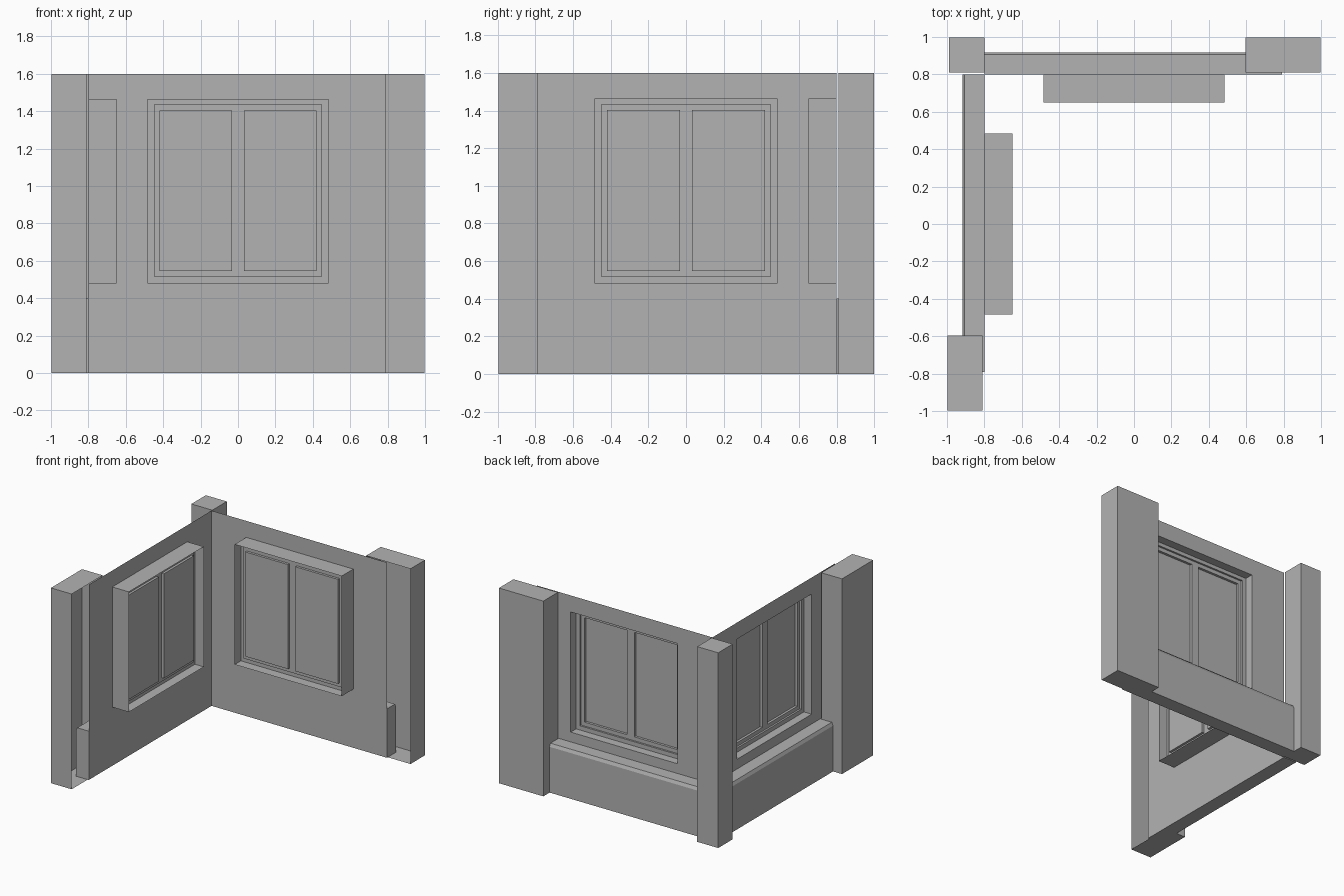
import bpy
import bmesh

cube = bpy.data.objects.get("Cube")
if cube:
    bpy.data.objects.remove(cube, do_unlink=True)

GREY = (0.45, 0.45, 0.45, 1.0)
mat = bpy.data.materials.new("plain grey")
mat.use_nodes = True
mat.diffuse_color = GREY
mat.node_tree.nodes["Principled BSDF"].inputs["Base Color"].default_value = GREY


def finish(name, bm, side):
    """Store the mesh; the side wall is the back wall reflected across the corner."""
    bmesh.ops.remove_doubles(bm, verts=bm.verts, dist=0.0005)
    if side:
        for v in bm.verts:
            v.co.x, v.co.y = -v.co.y, -v.co.x
        bmesh.ops.reverse_faces(bm, faces=bm.faces)
    mesh = bpy.data.meshes.new(name)
    bm.to_mesh(mesh)
    bm.free()
    mesh.materials.append(mat)
    bpy.context.collection.objects.link(bpy.data.objects.new(name, mesh))


def rect(x0, x1, z0, z1, y):
    return [(x0, y, z0), (x0, y, z1), (x1, y, z1), (x1, y, z0)]


def shell(bm, rects, cap=False):
    """Join successive rectangles with quads, optionally closing the last."""
    loops = [[bm.verts.new(p) for p in rect(*r)] for r in rects]
    for a, b in zip(loops, loops[1:]):
        for i in range(4):
            j = (i + 1) % 4
            bm.faces.new((a[i], a[j], b[j], b[i]))
    if cap:
        bm.faces.new(loops[-1])


def box(name, x, y, z, side=False, open_front=False):
    bm = bmesh.new()
    shell(bm, [(*x, *z, y[0]), (*x, *z, y[1])], cap=True)
    if not open_front:
        bm.faces.new([bm.verts.new(p) for p in reversed(rect(*x, *z, y[0]))])
    finish(name, bm, side)


WALL, FRAME, PANE, TRIM = 0.80, 0.73, 0.695, 0.65
opening = (-0.485, 0.485, 0.48, 1.465)
inner = (-0.45, 0.45, 0.515, 1.435)

for side, label in ((False, "back"), (True, "side")):
    # Thin wall with a stepped window reveal
    bm = bmesh.new()
    shell(bm, [(-0.8, 0.79, 0, 1.6, WALL), (*opening, WALL), (*opening, FRAME),
               (*inner, FRAME), (*inner, FRAME - 0.015)])
    finish(label + "_wall", bm, side)

    # Sash with two sunken panes and a central mullion
    bm = bmesh.new()
    for x0, x1, p0, p1 in ((-0.45, 0, -0.42, -0.033), (0, 0.45, 0.033, 0.42)):
        pane = (p0, p1, 0.547, 1.403)
        shell(bm, [(x0, x1, *inner[2:], FRAME - 0.015), (*pane, FRAME - 0.015),
                   (*pane, PANE)], cap=True)
    finish(label + "_window_sash", bm, side)

    # Open casing standing out on the inner side
    bm = bmesh.new()
    shell(bm, [(*opening, FRAME), (*opening, TRIM)])
    finish(label + "_window_casing", bm, side)

    # Thick plinth with a bevelled ledge
    bm = bmesh.new()
    profile = [(WALL, 0), (0.917, 0), (0.917, 0.375), (0.905, 0.40), (WALL, 0.40)]
    ends = [[bm.verts.new((x, y, z)) for y, z in profile] for x in (-0.8, 0.79)]
    for i in range(1, 5):
        j = (i + 1) % 5
        if j:
            bm.faces.new((ends[0][i], ends[0][j], ends[1][j], ends[1][i]))
    bm.faces.new((ends[0][0], ends[0][1], ends[1][1], ends[1][0]))
    for end in ends:
        bm.faces.new(end)
    bmesh.ops.recalc_face_normals(bm, faces=bm.faces)
    finish(label + "_plinth", bm, side)

    # Wide end pillar, open towards the inside
    box(label + "_end_pillar", (0.595, 0.997), (0.81, 0.998), (0, 1.6), side, True)

# Square post at the corner
box("corner_post", (-0.99, -0.80), (0.81, 0.997), (0, 1.6))
